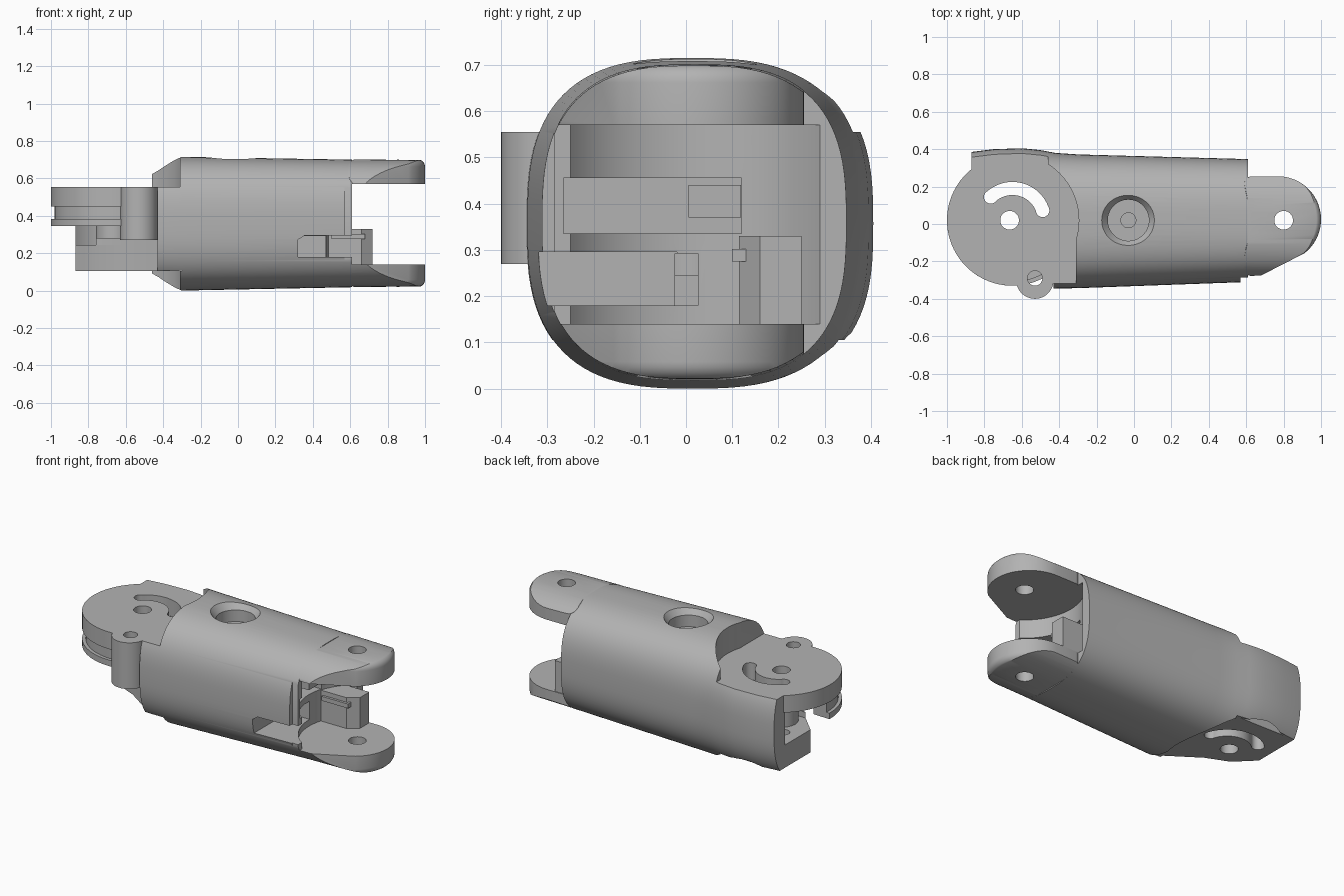
import bpy, bmesh, math
from mathutils import Vector

cube = bpy.data.objects.get("Cube")
if cube:
    bpy.data.objects.remove(cube, do_unlink=True)

grey = bpy.data.materials.new("plain grey")
grey.use_nodes = True
grey.diffuse_color = (0.45, 0.45, 0.45, 1)
grey.node_tree.nodes["Principled BSDF"].inputs["Base Color"].default_value = (0.45, 0.45, 0.45, 1)


def make(name, rings):
    """Closed solid lofted through rings of equal point count."""
    bm = bmesh.new()
    rows = [[bm.verts.new(p) for p in ring] for ring in rings]
    n = len(rows[0])
    for a, b in zip(rows, rows[1:]):
        for i in range(n):
            j = (i + 1) % n
            bm.faces.new((a[i], a[j], b[j], b[i]))
    bm.faces.new(rows[0][::-1])
    bm.faces.new(rows[-1])
    bmesh.ops.recalc_face_normals(bm, faces=bm.faces)
    mesh = bpy.data.meshes.new(name)
    bm.to_mesh(mesh)
    bm.free()
    mesh.materials.append(grey)
    ob = bpy.data.objects.new(name, mesh)
    bpy.context.collection.objects.link(ob)
    return ob


def prism(name, outline, z0, z1):
    return make(name, [[(x, y, z) for x, y in outline] for z in (z0, z1)])


def box(name, x0, x1, y0, y1, z0, z1):
    return prism(name, [(x0, y0), (x1, y0), (x1, y1), (x0, y1)], z0, z1)


def arc(cx, cy, r, a0, a1, n=24):
    angles = [math.radians(a0 + (a1 - a0) * i / n) for i in range(n + 1)]
    return [(cx + r * math.cos(a), cy + r * math.sin(a)) for a in angles]


def disc(name, cx, cy, r, z0, z1, r2=None, n=64):
    rings = []
    for z, rad in ((z0, r), (z1, r if r2 is None else r2)):
        rings.append([(x, y, z) for x, y in arc(cx, cy, rad, 0, 360, n)[:-1]])
    return make(name, rings)


def apply_all(ob):
    bpy.context.view_layer.objects.active = ob
    for mod in list(ob.modifiers):
        bpy.ops.object.modifier_apply(modifier=mod.name)


def combine(ob, tools, operation="DIFFERENCE"):
    for tool in tools:
        mod = ob.modifiers.new("shape", "BOOLEAN")
        mod.operation, mod.solver, mod.object = operation, "EXACT", tool
        apply_all(ob)
        bpy.data.objects.remove(tool, do_unlink=True)


def hull(name, stations, n=96):
    """Rounded-square section swept along x; station = x, y limits, z limits."""
    rings = []
    for x, ya, yb, za, zb in stations:
        ring = []
        for i in range(n):
            t = 2 * math.pi * i / n
            c, s = math.cos(t), math.sin(t)
            u = math.copysign(abs(c) ** (2 / 2.8), c)
            v = math.copysign(abs(s) ** (2 / 2.8), s)
            ring.append((x, (ya + yb) / 2 + u * (yb - ya) / 2, (za + zb) / 2 + v * (zb - za) / 2))
        rings.append(ring)
    return make(name, rings)


PX, PY = -0.65, 0.02      # knuckle pivot
FX, FY = 0.8, 0.02        # fork pivot


def pivot_cuts():
    """Pin hole and curved slot through the knuckle plates."""
    slot = arc(PX, PY, 0.2, 15, 135) + arc(PX - 0.1, PY + 0.1, 0.05, 135, 315, 10)
    slot = arc(PX, PY, 0.205, 18, 133) + arc(PX, PY, 0.135, 133, 18)
    ends = []
    for a in (18, 133):
        r = math.radians(a)
        ends.append(disc("cut", PX + 0.17 * math.cos(r), PY + 0.17 * math.sin(r), 0.036, 0, 0.7, n=24))
    return [disc("cut", -0.665, PY, 0.05, 0, 0.7, n=32), prism("cut", slot, 0, 0.7)] + ends


# Main housing
body = hull("housing", [(-0.87, -0.34, 0.385, 0.0, 0.71), (-0.75, -0.34, 0.4, 0.0, 0.712),
                        (-0.6, -0.345, 0.405, 0.0, 0.714), (-0.5, -0.345, 0.395, 0.0, 0.715),
                        (-0.42, -0.345, 0.38, 0.0, 0.715), (-0.3, -0.343, 0.372, 0.0, 0.715),
                        (0.61, -0.31, 0.347, 0.018, 0.7)])
cuts = [box("cut", -1, -0.43, -0.6, 0.02, -0.1, 0.9),
        disc("cut", PX, PY, 0.34, 0.1, 0.56)]
for z0, z1 in ((0.555, 0.9), (-0.1, 0.105)):
    cuts += [disc("cut", PX, PY, 0.355, z0, z1),
             box("cut", -1, -0.31, -0.6, 0.02, z0, z1),
             box("cut", -1, -0.46, -0.1, 0.6, z0, z1)]
# Screw recess on top
cuts += [disc("cut", -0.03, 0.02, 0.11, 0.6, 0.9),
         disc("cut", -0.03, 0.02, 0.105, 0.665, 0.735, r2=0.16),
         disc("cut", -0.03, 0.02, 0.04, 0.52, 0.62, n=32)]
# Clearance and pockets inside the fork end
cuts += [disc("cut", FX, FY, 0.33, 0.14, 0.57),
         box("cut", 0.57, 0.7, -0.5, -0.285, -0.1, 0.9),
         box("cut", 0.32, 0.8, -0.318, -0.02, 0.18, 0.295),
         box("cut", 0.34, 0.8, -0.265, 0.12, 0.335, 0.455),
         box("cut", -0.5, 0.8, -0.024, 0.026, 0.18, 0.292)]
combine(body, cuts)

# Fork arms
outline = [(0.59, 0.255)] + arc(0.77, 0.025, 0.23, 90, -52) + [(0.68, -0.275), (0.59, -0.28)]
fork = prism("fork_arms", outline, 0.018, 0.702)
bev = fork.modifiers.new("round", "BEVEL")
bev.width, bev.segments, bev.limit_method, bev.angle_limit = 0.04, 5, "ANGLE", math.radians(60)
apply_all(fork)
combine(fork, [hull("sweep", [(0.55, -0.312, 0.349, 0.018, 0.702), (1.05, -0.3, 0.335, 0.022, 0.698)])],
        "INTERSECT")
combine(fork, [box("cut", 0.4, 1.2, -0.5, 0.5, 0.14, 0.57),
               disc("cut", FX, FY, 0.05, -0.1, 0.9, n=32)])

# Stop post between the arms, with its rail
prism("stop_post", [(0.48, 0.115), (0.66, 0.115), (0.72, 0.16), (0.72, 0.25), (0.48, 0.25)], 0.13, 0.33)
box("stop_rail", 0.5, 0.68, 0.1, 0.15, 0.275, 0.302)
box("pocket_latch", 0.32, 0.48, 0.005, 0.119, 0.37, 0.44)

# Upper knuckle plate
upper = disc("upper_knuckle_plate", PX, PY, 0.35, 0.45, 0.555, n=96)
combine(upper, [box("web", -0.6, -0.3, -0.31, 0.02, 0.45, 0.555)], "UNION")
combine(upper, pivot_cuts())

# Grooved rim under the front half of the upper plate
for name, r, z0, z1 in (("rim_groove", 0.33, 0.37, 0.455), ("rim_lip", 0.35, 0.345, 0.382)):
    prism(name, arc(PX, PY, r, 178, 300, 36) + arc(PX, PY, 0.24, 300, 178, 36), z0, z1)

# Lower knuckle plate
lower = prism("lower_knuckle_plate", [(-0.87, 0.33), (-0.87, 0.03), (-0.76, -0.08), (-0.62, -0.14),
                                      (-0.4, -0.29), (-0.3, -0.29), (-0.3, 0.2), (-0.42, 0.32)], 0.105, 0.245)
combine(lower, pivot_cuts())
prism("lower_rim", [(-0.76, -0.08), (-0.62, -0.14), (-0.4, -0.29), (-0.33, -0.29),
                    (-0.33, -0.2), (-0.58, -0.08)], 0.2, 0.28)

# Pivot hub joining the plates
hub = disc("pivot_hub", -0.665, PY, 0.095, 0.2, 0.5, n=48)
combine(hub, [disc("cut", -0.665, PY, 0.05, 0, 0.7, n=32)])

# Side boss with a pin hole, cut through its neighbours too
boss = disc("side_boss", -0.53, -0.3, 0.1, 0.27, 0.555, n=48)
for part in (boss, upper, body):
    combine(part, [disc("cut", -0.53, -0.29, 0.04, 0, 0.8, n=32)])

# Smooth curved surfaces, keep machined edges crisp
for ob in bpy.context.scene.objects:
    ob.select_set(ob.type == "MESH")
bpy.context.view_layer.objects.active = body
bpy.ops.object.shade_smooth_by_angle(angle=math.radians(30))
